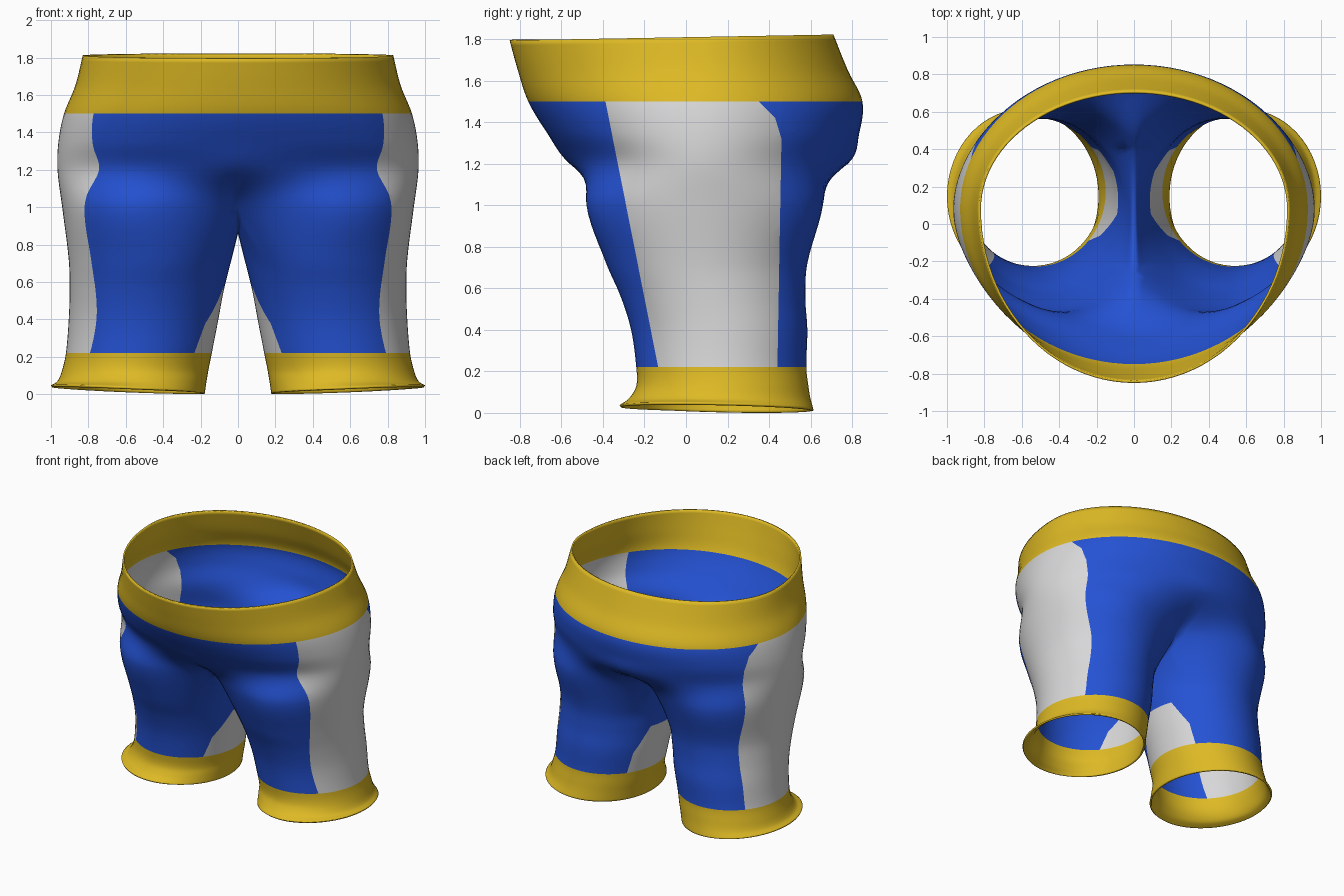
import bpy, bmesh
from math import sin, cos, pi, radians
from mathutils import Vector

if "Cube" in bpy.data.objects:
    bpy.data.objects.remove(bpy.data.objects["Cube"], do_unlink=True)


def make_material(name, colour):
    mat = bpy.data.materials.new(name)
    mat.use_nodes = True
    mat.diffuse_color = (*colour, 1)
    mat.node_tree.nodes["Principled BSDF"].inputs["Base Color"].default_value = (*colour, 1)
    return mat


BLUE, YELLOW, WHITE = 0, 1, 2
materials = [make_material("blue cloth", (0.018, 0.085, 0.66)),
             make_material("yellow trim", (0.73, 0.49, 0.018)),
             make_material("white panel", (0.68, 0.68, 0.69))]

# Torso rows: height, half width, front y, back y
TORSO = [(1.81, .83, -.85, .71), (1.65, .87, -.81, .78), (1.5, .93, -.76, .85),
         (1.35, .96, -.67, .835), (1.2, .965, -.56, .78)]
# Leg rows: height, outer x, inner x, front y, back y
LEG = [(1.0, .94, 0, -.48, .66), (.72, .905, .035, -.385, .585), (.56, .90, .075, -.315, .575),
       (.4, .905, .105, -.265, .585), (.22, .92, .14, -.24, .58), (.13, .94, .158, -.24, .59),
       (.07, .965, .168, -.275, .60), (.03, 1.0, .178, -.32, .615)]
OUTER, INNER, STEPS = 48, 20, 6
CORNER = radians(140)          # where the outer arc of a leg meets the crotch
BAND_TOP, CUFF_TOP = 1.5, .22


def torso_point(row, c):
    z, width, front, back = row
    a = -pi / 2 + pi * c / OUTER
    mid = .08
    y = mid + sin(a) * ((back - mid) if a > 0 else (mid - front))
    tilt = .018 * y if row is TORSO[0] else 0
    return Vector((width * max(cos(a), 0), y, z + tilt))


def leg_point(row, c):
    z, outer, inner, front, back = row
    if c <= OUTER:
        a, dip = CORNER * (2 * c / OUTER - 1), 0
    else:
        t = (c - OUTER) / INNER
        a, dip = CORNER + (2 * pi - 2 * CORNER) * t, .14 * (1 - (2 * t - 1) ** 2)
    mx = (outer + inner) / 2
    my = (front + back) / 2
    x, y = mx + (outer - mx) * cos(a), my + (back - my) * sin(a)
    if row is LEG[0]:                       # crotch row is flattened on the centre plane
        if cos(a) < 0:
            x = max(0, mx * (1 - cos(a) / cos(CORNER)))
        if c >= OUTER or c == 0:
            x = 0
        z -= dip
    if row is LEG[-1]:                      # hem tilts up on the outside and front
        z += .022 * cos(a) - .012 * sin(a) - .005
    return Vector((x, y, z))


def smooth_column(points, heights):
    """Hermite curve through the key points of one column."""
    n = len(points)
    slopes = []
    for i in range(n):
        a, b = max(i - 1, 0), min(i + 1, n - 1)
        slopes.append((points[b] - points[a]) / (heights[b] - heights[a]))
    out = []
    for i in range(n - 1):
        h = heights[i + 1] - heights[i]
        for s in range(STEPS):
            t = s / STEPS
            u = t * t * (3 - 2 * t)
            out.append(points[i] * (1 - u) + points[i + 1] * u
                       + slopes[i] * (h * t * (1 - t) ** 2)
                       - slopes[i + 1] * (h * t * t * (1 - t)))
    return out + [points[-1]]


# Half of the shorts: torso columns run on into the leg, inner columns start at the crotch
bm = bmesh.new()
torso_z, leg_z = [r[0] for r in TORSO], [r[0] for r in LEG]
split = len(TORSO) * STEPS
columns = []
for c in range(OUTER + INNER):
    pts = [leg_point(r, c) for r in LEG]
    if c <= OUTER:
        pts = [torso_point(r, c) for r in TORSO] + pts
        path = smooth_column(pts, torso_z + leg_z)
        for i, p in enumerate(path):
            p.x = 0 if c in (0, OUTER) and i <= split else max(p.x, 0)
        columns.append([bm.verts.new(p) for p in path])
    else:
        path = smooth_column(pts, leg_z)
        columns.append([None] * split + [bm.verts.new(p) for p in path])

for c, col in enumerate(columns):
    nxt = columns[(c + 1) % len(columns)]
    for r in range(0 if c < OUTER else split, len(col) - 1):
        bm.faces.new((col[r], col[r + 1], nxt[r + 1], nxt[r]))


def cut(faces, point, normal):
    geom = set(faces)
    for f in faces:
        geom.update(f.edges)
        geom.update(f.verts)
    bmesh.ops.bisect_plane(bm, geom=list(geom), plane_co=point, plane_no=normal, dist=1e-5)


# Waistband and cuffs
for z in (BAND_TOP, CUFF_TOP):
    cut(bm.faces[:], (0, 0, z), (0, 0, 1))
for f in bm.faces:
    z = f.calc_center_median().z
    f.material_index = YELLOW if z > BAND_TOP or z < CUFF_TOP else BLUE


def paint_panel(region, outline):
    """Cut a convex outline, listed as (y, z) corners counter-clockwise, and paint it white."""
    sides = []
    for (y0, z0), (y1, z1) in zip(outline, outline[1:] + outline[:1]):
        sides.append((Vector((0, y0, z0)), Vector((0, z1 - z0, y0 - y1))))

    def faces():
        return [f for f in bm.faces if f.material_index == BLUE and region(f.calc_center_median())]

    for point, normal in sides:
        cut(faces(), point, normal)
    for f in faces():
        m = f.calc_center_median()
        if all((m - p).dot(n) < 0 for p, n in sides):
            f.material_index = WHITE


# Outer side panel and the smaller inner thigh panel
paint_panel(lambda m: m.x > .58,
            [(-.13, .2), (.44, .2), (.46, 1.32), (.43, 1.42), (.34, 1.51), (-.39, 1.51)])
paint_panel(lambda m: m.x < .4 and m.z < .7,
            [(-.1, .2), (.42, .2), (.40, .38), (.29, .57), (.05, .57), (-.07, .38)])

mesh = bpy.data.meshes.new("shorts")
bm.to_mesh(mesh)
bm.free()
shorts = bpy.data.objects.new("shorts", mesh)
bpy.context.collection.objects.link(shorts)
for mat in materials:
    mesh.materials.append(mat)

mirror = shorts.modifiers.new("mirror", 'MIRROR')
mirror.use_clip = True
mirror.merge_threshold = .0005
shell = shorts.modifiers.new("cloth thickness", 'SOLIDIFY')
shell.thickness = .012
shell.offset = -1

bpy.ops.object.select_all(action='DESELECT')
shorts.select_set(True)
bpy.context.view_layer.objects.active = shorts
bpy.ops.object.shade_smooth_by_angle(angle=radians(60))
